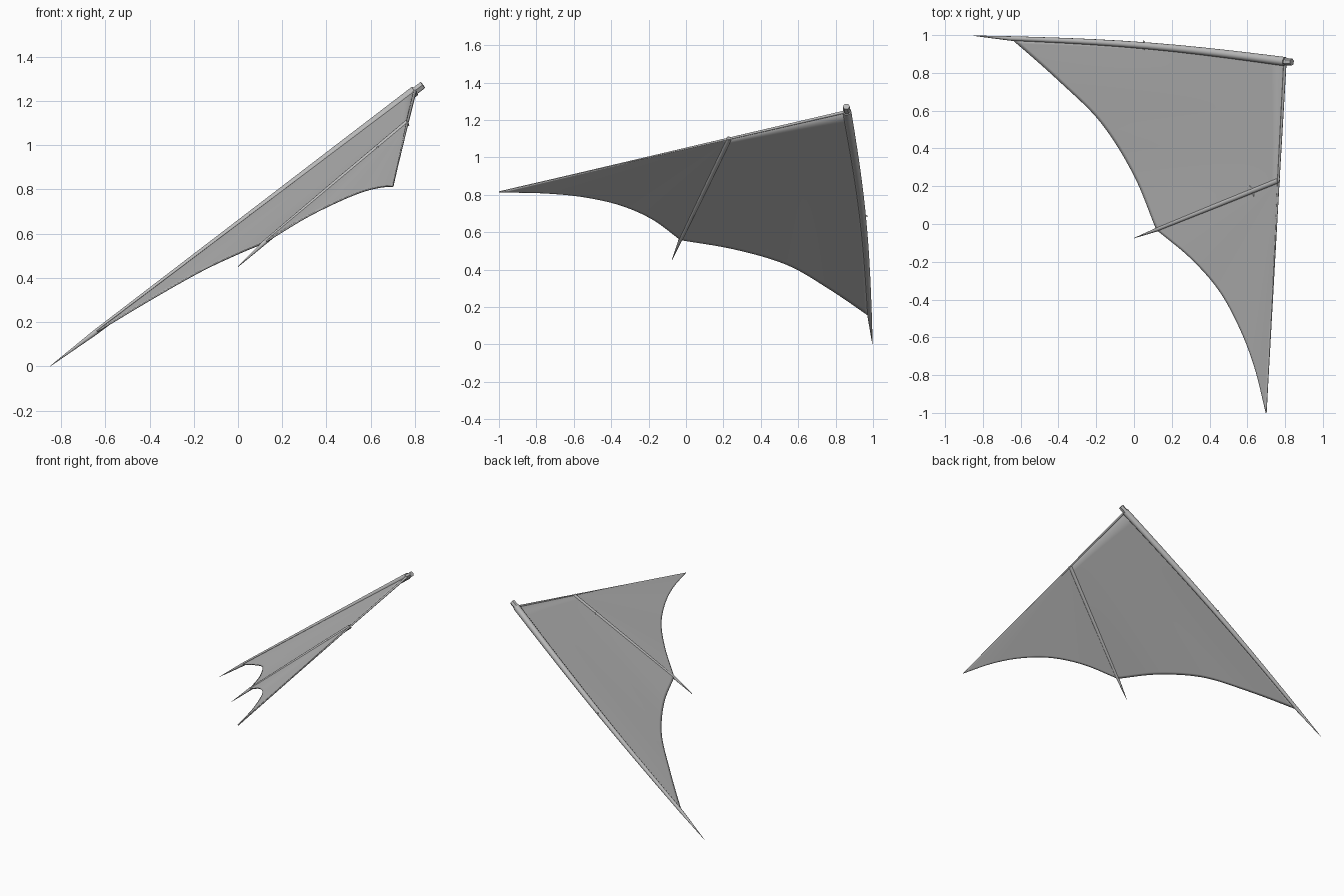
import bpy, bmesh, math
from mathutils import Vector as V

cube = bpy.data.objects.get("Cube")
if cube:
    bpy.data.objects.remove(cube)

grey = bpy.data.materials.new("plain grey")
grey.use_nodes = True
COLOR = (0.5, 0.5, 0.5, 1)
grey.diffuse_color = COLOR
grey.node_tree.nodes["Principled BSDF"].inputs["Base Color"].default_value = COLOR

# Key joints of the wing
SHOULDER = V((0.80, 0.86, 1.245))
SPAR_END = V((-0.65, 0.982, 0.15))
TIP = V((-0.85, 0.997, 0.0))
RIB_ROOT = V((0.765, 0.23, 1.10))
RIB_END = V((0.12, -0.03, 0.56))
RIB_TIP = V((0.0, -0.075, 0.45))
REAR = V((0.70, -1.0, 0.815))
OUT = V((-0.607, -0.150, 0.780))          # upward normal of the wing


def spar_at(t):
    return SHOULDER.lerp(SPAR_END, t) + V((0, 0.022 * math.sin(math.pi * t), 0))


def select(obj):
    bpy.ops.object.select_all(action='DESELECT')
    obj.select_set(True)
    bpy.context.view_layer.objects.active = obj


def smooth_path(points, steps=8):
    """Catmull-Rom curve through the points."""
    pts = [2 * points[0] - points[1], *points, 2 * points[-1] - points[-2]]
    out = []
    for a, b, c, d in zip(pts, pts[1:], pts[2:], pts[3:]):
        for k in range(steps):
            t = k / steps
            out.append(0.5 * (2 * b + (c - a) * t + (2 * a - 5 * b + 4 * c - d) * t * t
                              + (3 * b - a - 3 * c + d) * t ** 3))
    return out + [points[-1]]


def tube(name, points, radii, sides=3, smooth=True):
    """Tapered rod along a path."""
    cu = bpy.data.curves.new(name, 'CURVE')
    cu.dimensions = '3D'
    cu.bevel_depth = 1
    cu.bevel_resolution = sides
    cu.use_fill_caps = True
    sp = cu.splines.new('POLY')
    sp.points.add(len(points) - 1)
    for p, co, r in zip(sp.points, points, radii):
        p.co = (*co, 1)
        p.radius = r
    obj = bpy.data.objects.new(name, cu)
    bpy.context.collection.objects.link(obj)
    cu.materials.append(grey)
    select(obj)
    bpy.ops.object.convert(target='MESH')
    if smooth:
        bpy.ops.object.shade_smooth_by_angle(angle=math.radians(50))
    else:
        bpy.ops.object.shade_flat()
    return obj


def add_panel(bm, inner, outer, rows):
    """Sheet ruled from the inner edge to the scalloped trailing edge."""
    grid = [[bm.verts.new(a.lerp(b, s)) for s in rows] for a, b in zip(inner, outer)]
    for c, d in zip(grid, grid[1:]):
        for i in range(len(rows) - 1):
            bm.faces.new((c[i], c[i + 1], d[i + 1], d[i]))


# Membrane: two scalloped panels either side of the rib
front_scallop = smooth_path([SPAR_END, V((-0.40, 0.755, 0.30)), V((-0.17, 0.53, 0.43)),
                             V((0.0, 0.26, 0.51)), RIB_END])
rear_scallop = smooth_path([RIB_END, V((0.30, -0.18, 0.67)), V((0.45, -0.35, 0.745)),
                            V((0.56, -0.55, 0.79)), V((0.64, -0.76, 0.81)), REAR])
rows = [0, 0.05] + [k / 10 for k in range(1, 10)] + [0.98, 1]
bm = bmesh.new()
n = len(front_scallop) - 1
inner = [SHOULDER.lerp(RIB_ROOT, k / n) for k in range(n + 1)]
add_panel(bm, inner, front_scallop, rows)
add_panel(bm, [RIB_ROOT] * len(rear_scallop), rear_scallop, rows)
bmesh.ops.remove_doubles(bm, verts=bm.verts, dist=0.0005)
# Bow the leading edge to follow the spar
for v in bm.verts:
    t = (SHOULDER.x - v.co.x) / (SHOULDER.x - SPAR_END.x)
    if 0 < t < 1:
        near = max(0, 1 - (spar_at(t).y - v.co.y) / 0.5)
        v.co.y += 0.022 * math.sin(math.pi * t) * near
for f in bm.faces:
    f.normal_update()
    if f.normal.dot(OUT) < 0:
        f.normal_flip()
me = bpy.data.meshes.new("wing_membrane")
bm.to_mesh(me)
bm.free()
me.materials.append(grey)
membrane = bpy.data.objects.new("wing_membrane", me)
bpy.context.collection.objects.link(membrane)
solid = membrane.modifiers.new("thickness", 'SOLIDIFY')
solid.thickness = 0.008
solid.offset = 0
select(membrane)
bpy.ops.object.shade_smooth()

# Leading spar with its pointed end
tube("leading_spar", [spar_at(k / 10) for k in range(11)] + [TIP],
     [0.024 - 0.0012 * k for k in range(11)] + [0.001])

# Middle rib, poking out past the trailing edge
tube("middle_rib", [RIB_ROOT, RIB_ROOT.lerp(RIB_END, 0.5), RIB_END, RIB_TIP],
     [0.014, 0.013, 0.010, 0.001])

# Thin hem along the root edge
tube("root_hem", [SHOULDER, RIB_ROOT, REAR], [0.008, 0.006, 0.002])

# Small creases at the finger joints
for name, c, along in (("spar_crease", spar_at(0.51), SPAR_END - SHOULDER),
                       ("rib_crease", RIB_ROOT.lerp(RIB_END, 0.21), RIB_END - RIB_ROOT)):
    along = along.normalized()
    side = OUT.cross(along).normalized()
    size = 0.028 if "spar" in name else 0.04
    arc = [c + side * size * k / 3 + along * 0.012 * (k / 3) ** 2 + OUT * 0.002 for k in range(-3, 4)]
    tube(name, arc, [0.001, 0.004, 0.006, 0.007, 0.006, 0.004, 0.001])

# Shoulder peg
axis = (SHOULDER - SPAR_END).normalized()
tube("shoulder_peg", [SHOULDER - axis * 0.02, SHOULDER + axis * 0.045], [0.019, 0.019], 1, False)
